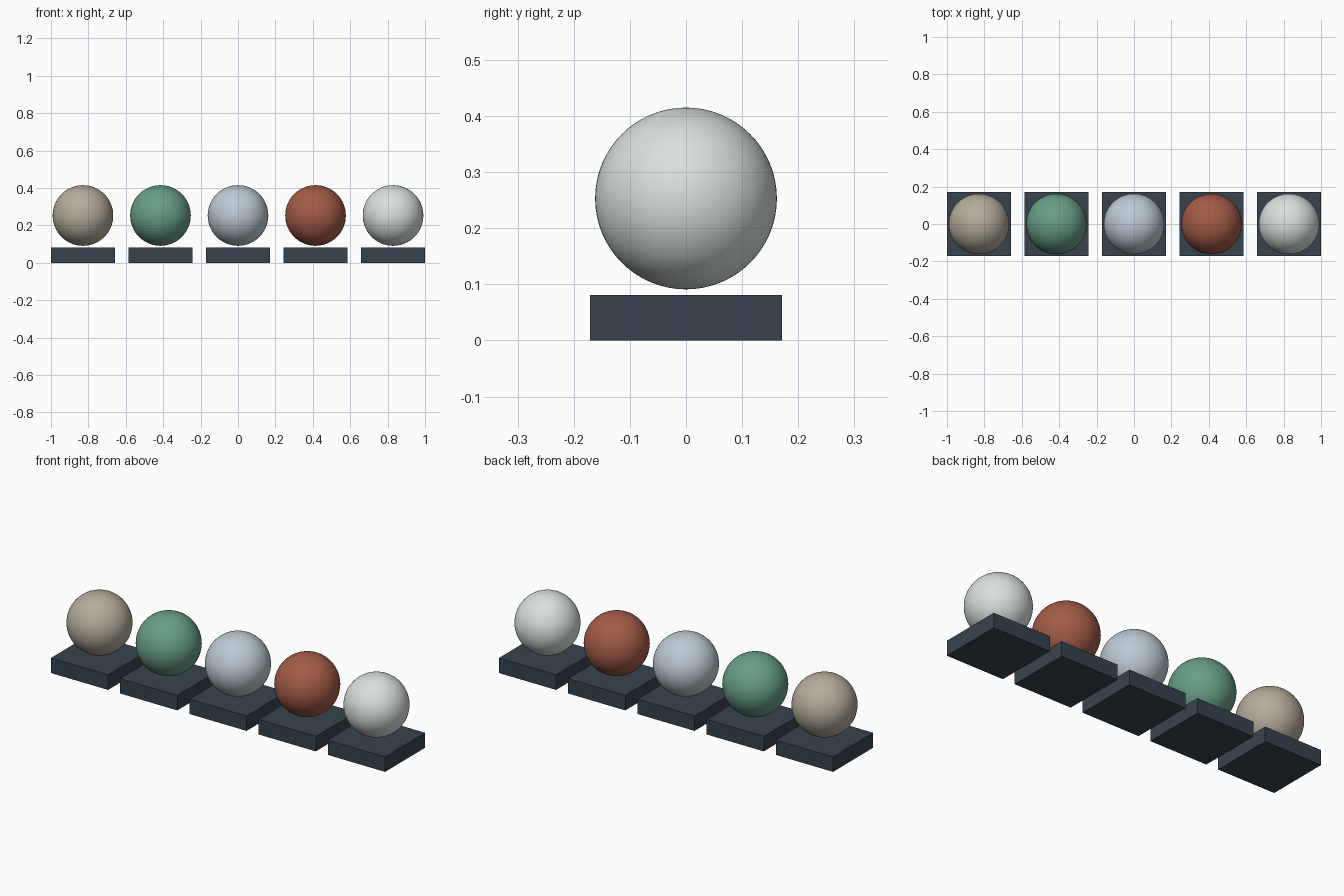
import bpy

if "Cube" in bpy.data.objects:
    bpy.data.objects.remove(bpy.data.objects["Cube"])


def make_material(name, srgb):
    # sRGB 0-255 to linear diffuse colour
    lin = [((c / 255 + 0.055) / 1.055) ** 2.4 for c in srgb]
    mat = bpy.data.materials.new(name)
    mat.diffuse_color = (*lin, 1.0)
    mat.use_nodes = True
    mat.node_tree.nodes["Principled BSDF"].inputs["Base Color"].default_value = mat.diffuse_color
    return mat


SPACING = 0.4145
BASE_W, BASE_H = 0.342, 0.081
RADIUS, CENTRE_Z = 0.162, 0.253

slate = make_material("dark slate", (55, 68, 79))
ball_colours = [
    ("tan", (181, 171, 153)),
    ("green", (104, 158, 135)),
    ("pale blue", (188, 202, 212)),
    ("rust red", (163, 91, 71)),
    ("off white", (217, 225, 221)),
]

for i, (name, colour) in enumerate(ball_colours):
    x = (i - 2) * SPACING

    # Square plinth
    bpy.ops.mesh.primitive_cube_add(size=1, location=(x, 0, BASE_H / 2))
    base = bpy.context.object
    base.name = f"plinth_{i + 1}"
    base.scale = (BASE_W, BASE_W, BASE_H)
    bpy.ops.object.transform_apply(location=False, rotation=False, scale=True)
    base.data.materials.append(slate)

    # Ball floating just above the plinth
    bpy.ops.mesh.primitive_uv_sphere_add(
        segments=64, ring_count=32, radius=RADIUS, location=(x, 0, CENTRE_Z))
    ball = bpy.context.object
    ball.name = f"ball_{i + 1}"
    bpy.ops.object.shade_smooth()
    ball.data.materials.append(make_material(name, colour))
